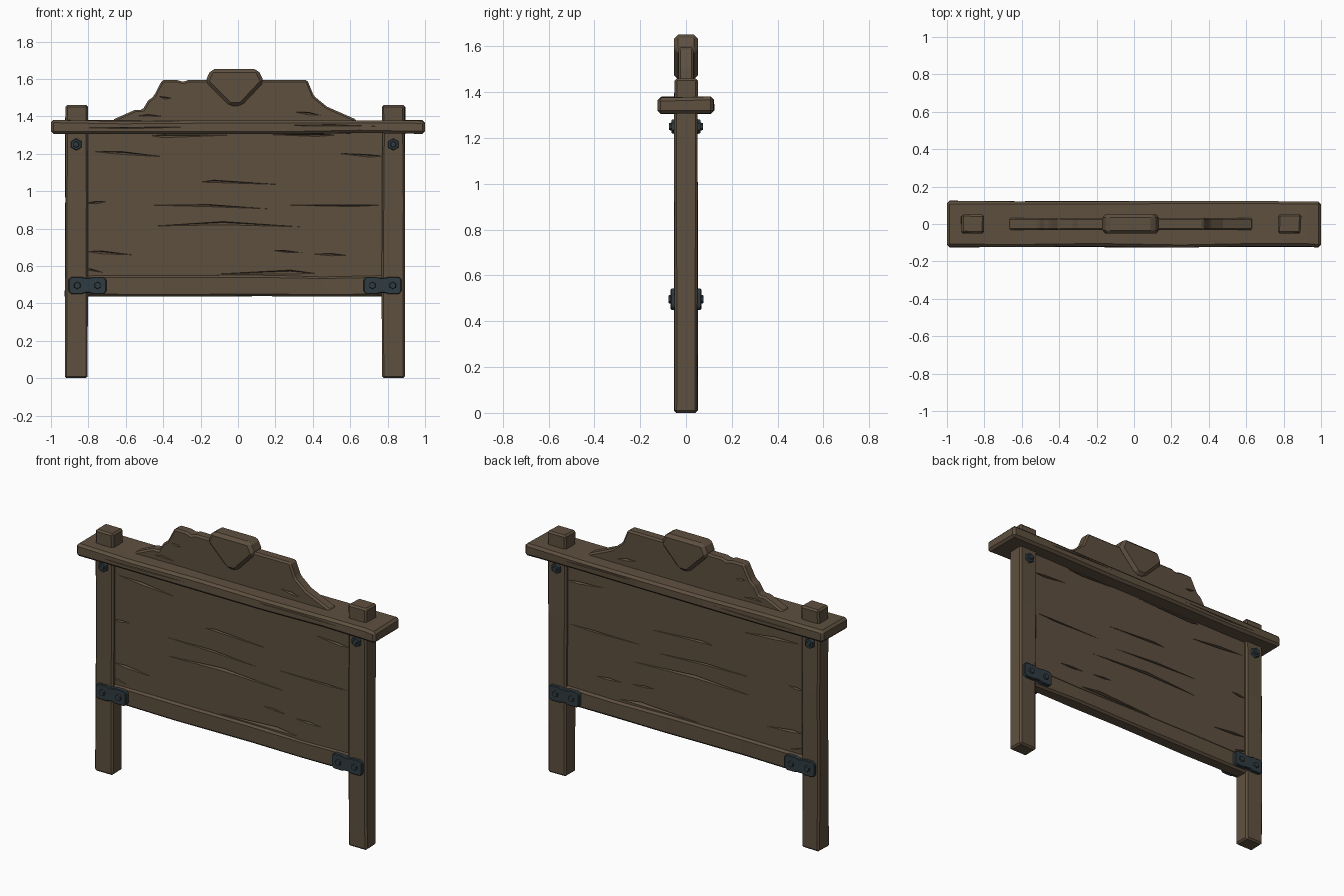
import bpy, bmesh, math, random
from mathutils import Matrix, Vector

if "Cube" in bpy.data.objects:
    bpy.data.objects.remove(bpy.data.objects["Cube"])

random.seed(4)


def material(name, rgb):
    m = bpy.data.materials.new(name)
    m.diffuse_color = (*rgb, 1)
    m.use_nodes = True
    m.node_tree.nodes["Principled BSDF"].inputs["Base Color"].default_value = m.diffuse_color
    return m


WOOD = material("weathered brown wood", (0.112, 0.080, 0.050))
IRON = material("dark blue iron", (0.030, 0.045, 0.053))


def finish(name, bm, mat, bevel=0.0):
    bmesh.ops.recalc_face_normals(bm, faces=bm.faces)
    me = bpy.data.meshes.new(name)
    bm.to_mesh(me)
    bm.free()
    me.materials.append(mat)
    ob = bpy.data.objects.new(name, me)
    bpy.context.collection.objects.link(ob)
    if bevel:
        b = ob.modifiers.new("worn edges", 'BEVEL')
        b.width, b.segments, b.limit_method = bevel, 1, 'ANGLE'
        b.angle_limit = math.radians(25)
    return ob


def prism(name, pts, y0, y1, mat, bevel=0.0):
    """Outline in x, z pushed through from y0 to y1."""
    bm = bmesh.new()
    f = bm.faces.new([bm.verts.new((x, y0, z)) for x, z in pts])
    ext = bmesh.ops.extrude_face_region(bm, geom=[f])
    for v in ext["geom"]:
        if isinstance(v, bmesh.types.BMVert):
            v.co.y = y1
    return finish(name, bm, mat, bevel)


def board(name, axis, stations, u, v, wobble, bevel):
    """Hand-hewn beam: rectangular sections along x or z, slightly uneven."""
    bm = bmesh.new()
    rings = []
    for s in stations:
        ring = []
        for a, b in ((u[0], v[0]), (u[1], v[0]), (u[1], v[1]), (u[0], v[1])):
            a += random.uniform(-wobble, wobble)
            b += random.uniform(-wobble, wobble)
            ring.append(bm.verts.new((s, a, b) if axis == 'x' else (a, b, s)))
        rings.append(ring)
    for r, q in zip(rings, rings[1:]):
        for i in range(4):
            j = (i + 1) % 4
            bm.faces.new((r[i], r[j], q[j], q[i]))
    bm.faces.new(rings[0])
    bm.faces.new(rings[-1])
    return finish(name, bm, WOOD, bevel)


def carve(ob, cracks, half, depth):
    """Cut slim wedge-shaped splits (start, widest point, end, width) into both faces."""
    bm = bmesh.new()
    for x0, z0, xm, zm, x1, z1, w in cracks:
        for side in (-1, 1):
            out, deep = side * (half + 0.006), side * (half - depth)
            a, up, low, b = [bm.verts.new((x, out, z)) for x, z in
                             ((x0, z0), (xm, zm + w), (xm, zm - w), (x1, z1))]
            tip = bm.verts.new((xm, deep, zm + w * 0.4))
            for tri in ((a, up, low), (up, b, low), (a, up, tip),
                        (up, b, tip), (b, low, tip), (low, a, tip)):
                bm.faces.new(tri)
    # each split is its own closed shell
    cutter = finish("crack_cutter", bm, WOOD)
    cutter.hide_render = True
    mod = ob.modifiers.new("cracks", 'BOOLEAN')
    mod.operation, mod.solver, mod.object = 'DIFFERENCE', 'EXACT', cutter
    bpy.context.view_layer.update()
    dg = bpy.context.evaluated_depsgraph_get()
    me = bpy.data.meshes.new_from_object(ob.evaluated_get(dg))
    ob.modifiers.clear()
    ob.data = me
    bpy.data.objects.remove(cutter)


def hex_bolt(name, x, z, r, side, y0, y1):
    bm = bmesh.new()
    mat = (Matrix.Translation((x, side * (y0 + y1) / 2, z))
           @ Matrix.Rotation(side * math.pi / 2, 4, 'X'))
    bmesh.ops.create_cone(bm, cap_ends=True, segments=6, radius1=r,
                          radius2=r * 0.85, depth=y1 - y0, matrix=mat)
    # narrow end faces outward
    outer = [v.co.copy() for v in bm.verts if abs(v.co.y) > (y0 + y1) / 2]
    span = max((c - Vector((x, c.y, z))).length for c in outer)
    if span > r * 0.95:
        for v in bm.verts:
            v.co.y = side * (y0 + y1) - v.co.y
    return finish(name, bm, IRON)


# Posts
for name, x0, x1 in (("left_post", -0.925, -0.803), ("right_post", 0.77, 0.893)):
    board(name, 'z', (0, 0.45, 0.95, 1.3, 1.46), (x0, x1), (-0.05, 0.05), 0.003, 0.01)

# Top rail
rail = board("top_rail", 'x', (-1, -0.62, -0.2, 0.25, 0.65, 0.93, 1),
             (-0.122, 0.122), (1.308, 1.378), 0.004, 0.014)
carve(rail, ((0.15, 1.35, 0.5, 1.352, 0.9, 1.342, 0.005),
             (-0.9, 1.34, -0.6, 1.337, -0.1, 1.345, 0.005)), 0.122, 0.012)

# Bottom rail
board("bottom_rail", 'x', (-0.82, -0.4, 0.1, 0.45, 0.79),
      (-0.042, 0.042), (0.438, 0.548), 0.004, 0.012)

# Main panel with splits in the grain
panel = prism("back_panel", [(-0.83, 0.48), (0.8, 0.48), (0.8, 1.34), (-0.83, 1.34)],
              -0.03, 0.03, WOOD)
carve(panel, (
    (-0.83, 1.215, -0.62, 1.203, -0.34, 1.178, 0.010),
    (0.49, 1.205, 0.70, 1.188, 0.79, 1.186, 0.009),
    (-0.22, 1.047, -0.13, 1.052, 0.32, 1.03, 0.008),
    (-0.54, 0.925, -0.15, 0.922, 0.25, 0.90, 0.007),
    (0.18, 0.925, 0.62, 0.922, 0.79, 0.925, 0.006),
    (-0.83, 0.935, -0.76, 0.938, -0.69, 0.945, 0.008),
    (-0.56, 0.808, -0.08, 0.828, 0.45, 0.803, 0.011),
    (-0.83, 0.678, -0.73, 0.672, -0.52, 0.655, 0.010),
    (0.18, 0.682, 0.25, 0.678, 0.37, 0.668, 0.006),
    (0.38, 0.663, 0.50, 0.66, 0.60, 0.655, 0.008),
    (-0.22, 0.553, 0.28, 0.567, 0.46, 0.556, 0.013),
    (-0.48, 1.297, -0.40, 1.293, 0.10, 1.302, 0.010),
    (0.12, 1.302, 0.42, 1.298, 0.56, 1.30, 0.008),
    (-0.815, 0.585, -0.79, 0.58, -0.70, 0.56, 0.006),
), 0.03, 0.022)

# Carved crest with a chipped left shoulder
crest = prism("crest", [
    (-0.67, 1.34), (-0.67, 1.382), (-0.55, 1.435), (-0.51, 1.435), (-0.48, 1.485),
    (-0.452, 1.505), (-0.405, 1.595), (-0.33, 1.595), (-0.29, 1.584), (-0.265, 1.595),
    (0.37, 1.595), (0.405, 1.51), (0.475, 1.452), (0.635, 1.382), (0.635, 1.34)],
    -0.033, 0.033, WOOD, 0.01)
carve(crest, ((-0.435, 1.508, -0.39, 1.497, -0.345, 1.496, 0.008),
              (0.28, 1.425, 0.38, 1.414, 0.46, 1.402, 0.009),
              (-0.56, 1.40, -0.48, 1.405, -0.38, 1.397, 0.006)), 0.033, 0.018)

# Keystone block on the crest
prism("keystone", [(-0.145, 1.652), (0.107, 1.652), (0.14, 1.585),
                   (0.017, 1.455), (-0.045, 1.455), (-0.175, 1.585)],
      -0.052, 0.052, WOOD, 0.018)

# Iron fittings, front and back
for side, face in ((-1, "front"), (1, "rear")):
    for hand, x in (("left", -0.865), ("right", 0.83)):
        hex_bolt(f"{face}_{hand}_washer", x, 1.25, 0.034, side, 0.045, 0.063)
        hex_bolt(f"{face}_{hand}_bolt", x, 1.25, 0.018, side, 0.06, 0.075)
    for hand, cx in (("left", -0.805), ("right", 0.773)):
        w, h, c, z = 0.101, 0.046, 0.014, 0.496
        quarter = [(w, h - c), (w - c, h), (0.03, h), (0.012, h - 0.006)]
        top = quarter + [(-x, y) for x, y in reversed(quarter)]
        outline = top + [(x, -y) for x, y in reversed(top)]
        prism(f"{face}_{hand}_bracket", [(cx + x, z + y) for x, y in outline],
              side * 0.038, side * 0.067, IRON, 0.004)
        for n, dx in (("outer", -0.054), ("inner", 0.054)):
            hex_bolt(f"{face}_{hand}_bracket_bolt_{n}", cx + dx, z, 0.02,
                     side, 0.064, 0.077)
